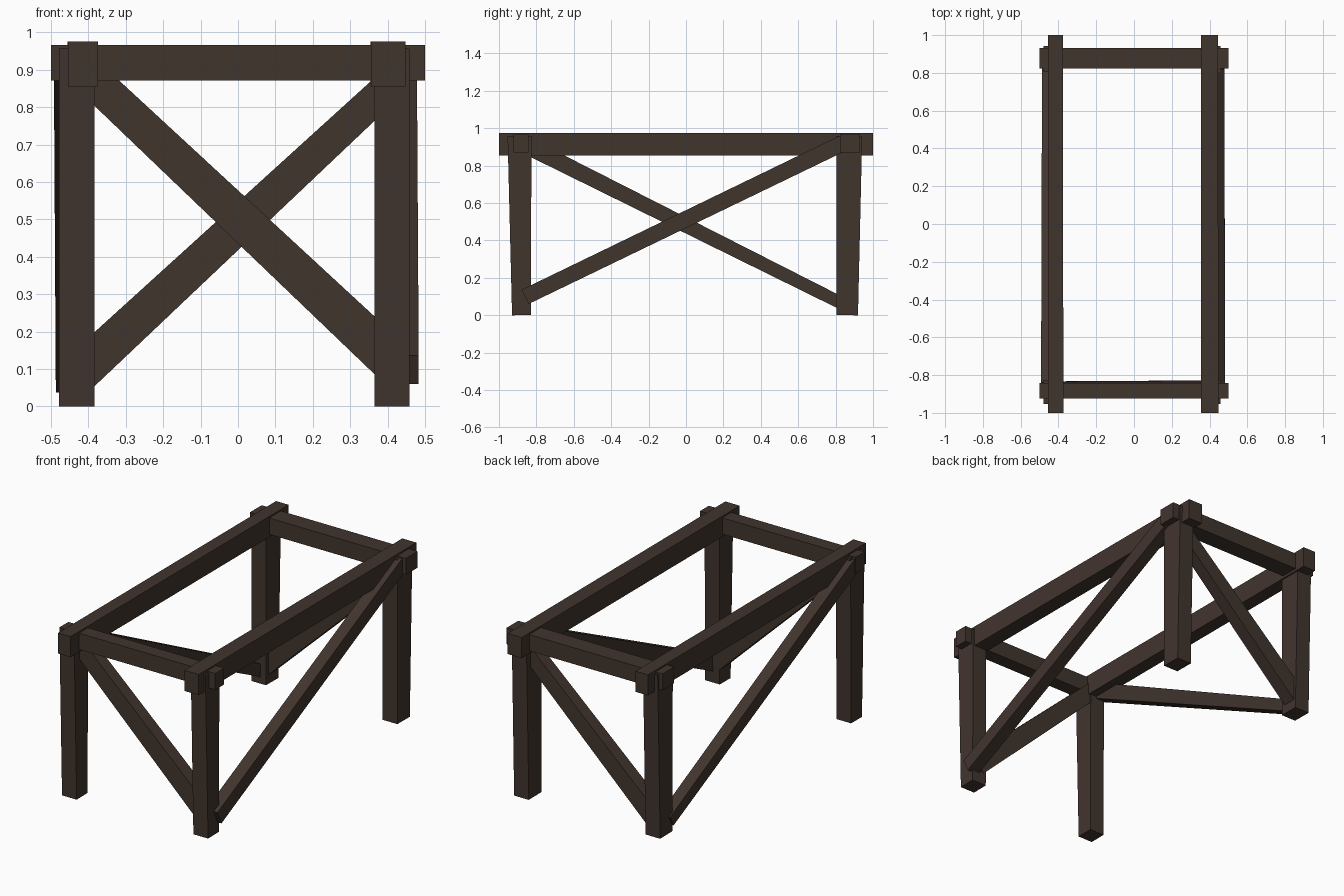
import bpy
from mathutils import Vector

if "Cube" in bpy.data.objects:
    bpy.data.objects.remove(bpy.data.objects["Cube"])

wood = bpy.data.materials.new("dark_brown_wood")
wood.diffuse_color = (0.053, 0.035, 0.027, 1)
wood.use_nodes = True
wood.node_tree.nodes["Principled BSDF"].inputs["Base Color"].default_value = wood.diffuse_color


def beam(name, p0, p1, side, size0, size1):
    """Straight timber from p0 to p1; size = (width along side, depth across it) at each end."""
    p0, p1, side = Vector(p0), Vector(p1), Vector(side)
    across = (p1 - p0).cross(side).normalized()
    verts = []
    for p, (w, d) in ((p0, size0), (p1, size1)):
        for a, b in ((-1, -1), (1, -1), (1, 1), (-1, 1)):
            verts.append(p + side * a * w / 2 + across * b * d / 2)
    faces = [(0, 1, 2, 3), (7, 6, 5, 4)]
    faces += [(i, i + 4, (i + 1) % 4 + 4, (i + 1) % 4) for i in range(4)]
    mesh = bpy.data.meshes.new(name)
    mesh.from_pydata(verts, [], faces)
    mesh.materials.append(wood)
    ob = bpy.data.objects.new(name, mesh)
    bpy.context.collection.objects.link(ob)
    return ob


X, Y = (1, 0, 0), (0, 1, 0)

# Legs, a little thicker at the top
for label, x in (("left", -0.431), ("right", 0.412)):
    beam("front_leg_" + label, (x, -0.88, 0), (x, -0.89, 0.957), X, (0.094, 0.10), (0.094, 0.128))
    beam("back_leg_" + label, (x, 0.862, 0), (x, 0.873, 0.957), X, (0.094, 0.115), (0.094, 0.138))

# Long top rails
beam("long_rail_left", (-0.414, -1, 0.915), (-0.416, 1, 0.915), X, (0.08, 0.12), (0.08, 0.12))
beam("long_rail_right", (0.402, -1, 0.915), (0.399, 1, 0.915), X, (0.092, 0.12), (0.09, 0.12))

# Short top rails
beam("front_cross_rail", (-0.5, -0.882, 0.918), (0.5, -0.882, 0.918), Y, (0.082, 0.095), (0.082, 0.095))
beam("back_cross_rail", (-0.5, 0.877, 0.918), (0.5, 0.877, 0.918), Y, (0.107, 0.095), (0.107, 0.095))

# Diagonal braces on the four sides
beam("front_brace", (-0.41, -0.868, 0.893), (0.42, -0.868, 0.112), Y, (0.07, 0.093), (0.08, 0.114))
beam("back_brace", (-0.42, 0.868, 0.093), (0.41, 0.868, 0.863), Y, (0.08, 0.107), (0.07, 0.083))
beam("right_brace", (0.446, -0.86, 0.098), (0.444, 0.84, 0.92), X, (0.074, 0.085), (0.068, 0.087))
beam("left_brace", (-0.458, -0.86, 0.91), (-0.453, 0.825, 0.067), X, (0.068, 0.09), (0.068, 0.067))
